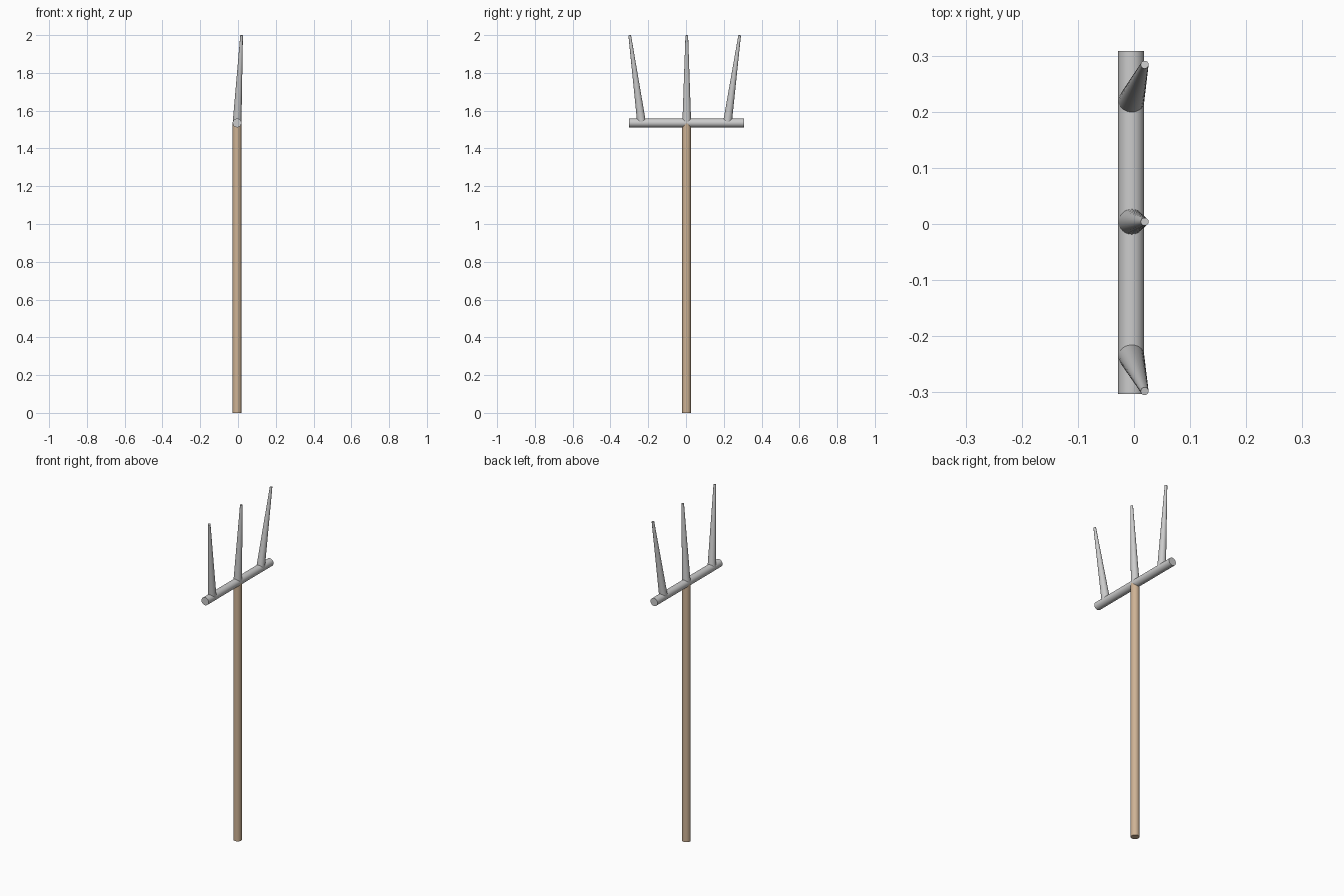
import bpy
import math
from mathutils import Vector

if "Cube" in bpy.data.objects:
    bpy.data.objects.remove(bpy.data.objects["Cube"])

CX, CY = -0.005, 0.003   # handle axis
R = 0.0232               # shared radius of handle, bar and tine roots
BAR_Z = 1.535


def rod(name, start, end, r1, r2):
    """Round, possibly tapered rod between two points."""
    a, b = Vector(start), Vector(end)
    d = b - a
    bpy.ops.mesh.primitive_cone_add(vertices=32, radius1=r1, radius2=r2,
                                    depth=d.length, location=(a + b) / 2)
    ob = bpy.context.object
    ob.name = name
    ob.rotation_euler = d.to_track_quat('Z', 'Y').to_euler()
    bpy.ops.object.shade_smooth_by_angle(angle=math.radians(40))
    return ob


# Wooden handle
handle = rod("handle", (CX, CY, 0), (CX, CY, BAR_Z), R, R)
wood = bpy.data.materials.new("wood")
wood.diffuse_color = (0.62, 0.45, 0.30, 1)
wood.use_nodes = True
wood.node_tree.nodes["Principled BSDF"].inputs["Base Color"].default_value = wood.diffuse_color
handle.data.materials.append(wood)

# Metal crossbar
rod("crossbar", (CX, -0.303, BAR_Z), (CX, 0.308, BAR_Z), R, R)

# Tapered tines: name, root y, tip y
for name, y0, y1 in (("left_tine", -0.235, -0.298),
                     ("middle_tine", 0.004, 0.004),
                     ("right_tine", 0.219, 0.284)):
    rod(name, (CX, y0, BAR_Z), (0.019, y1, 1.999), R, 0.007)
